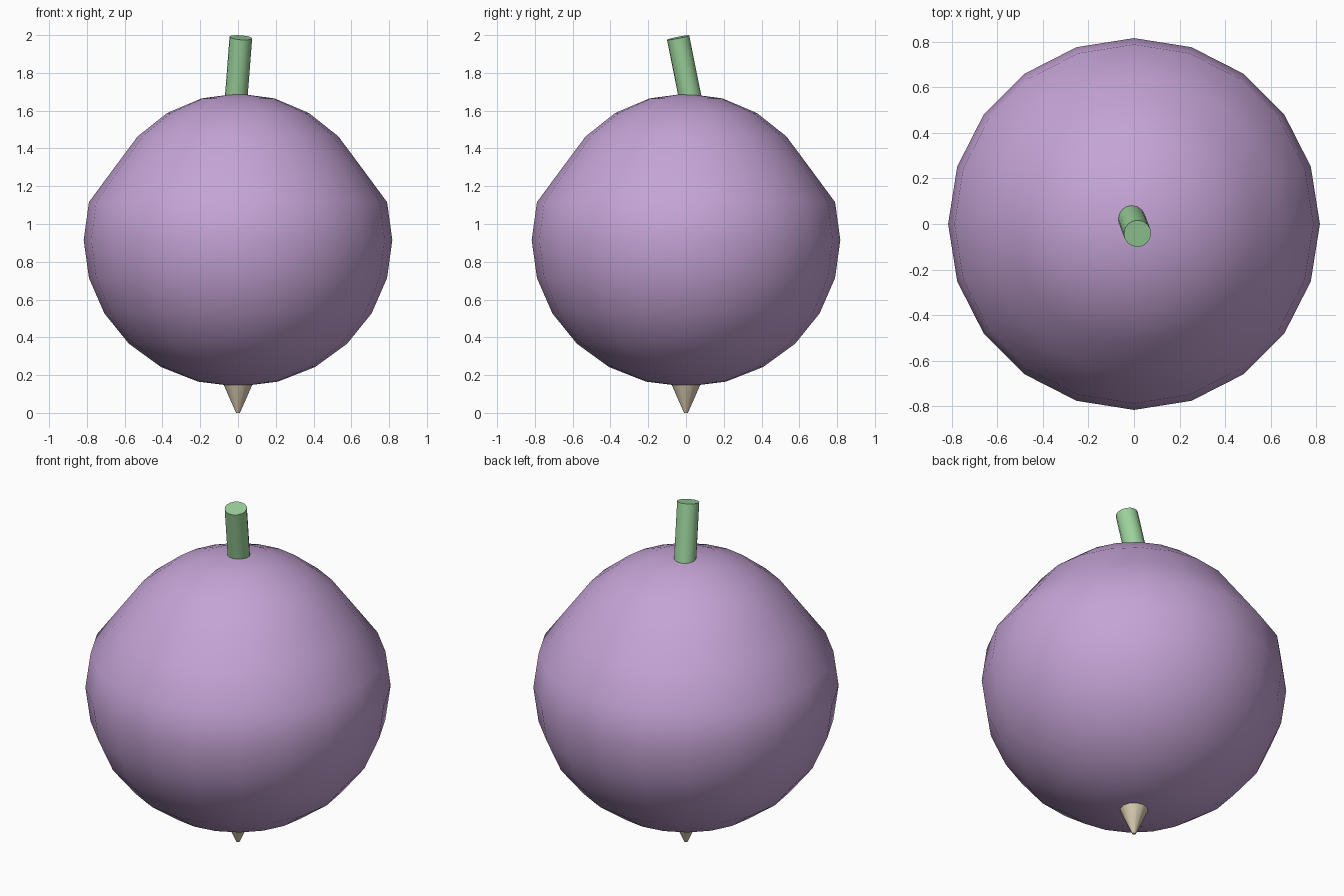
import bpy
import math
from mathutils import Vector

if "Cube" in bpy.data.objects:
    bpy.data.objects.remove(bpy.data.objects["Cube"])


def finish(obj, name, color, angle):
    obj.name = name
    mat = bpy.data.materials.new(name + "_colour")
    mat.diffuse_color = (*color, 1)
    mat.use_nodes = True
    mat.node_tree.nodes["Principled BSDF"].inputs["Base Color"].default_value = mat.diffuse_color
    obj.data.materials.append(mat)
    bpy.ops.object.shade_smooth_by_angle(angle=math.radians(angle))


# Bulb: slightly squashed sphere with narrowed shoulders
bpy.ops.mesh.primitive_uv_sphere_add(segments=20, ring_count=12, radius=1)
bulb = bpy.context.object
for v in bulb.data.vertices:
    narrow = 0.92 if v.co.z > 0.4 else 1.0
    v.co = Vector((v.co.x * 0.817 * narrow, v.co.y * 0.817 * narrow,
                   0.915 + v.co.z * 0.776))
finish(bulb, "bulb", (0.56, 0.37, 0.67), 60)

# Stem: short leaning cylinder
base = Vector((-0.011, 0.026, 1.65))
tip = Vector((0.015, -0.042, 1.987))
axis = tip - base
bpy.ops.mesh.primitive_cylinder_add(vertices=16, radius=0.06, depth=axis.length,
                                    location=(base + tip) / 2)
stem = bpy.context.object
stem.rotation_euler = axis.to_track_quat('Z', 'Y').to_euler()
finish(stem, "stem", (0.33, 0.64, 0.33), 40)

# Root: blunt cone pointing down
bpy.ops.mesh.primitive_cone_add(vertices=12, radius1=0.01, radius2=0.083,
                                depth=0.165, location=(0, 0, 0.0825))
finish(bpy.context.object, "root_tip", (0.70, 0.61, 0.44), 40)
